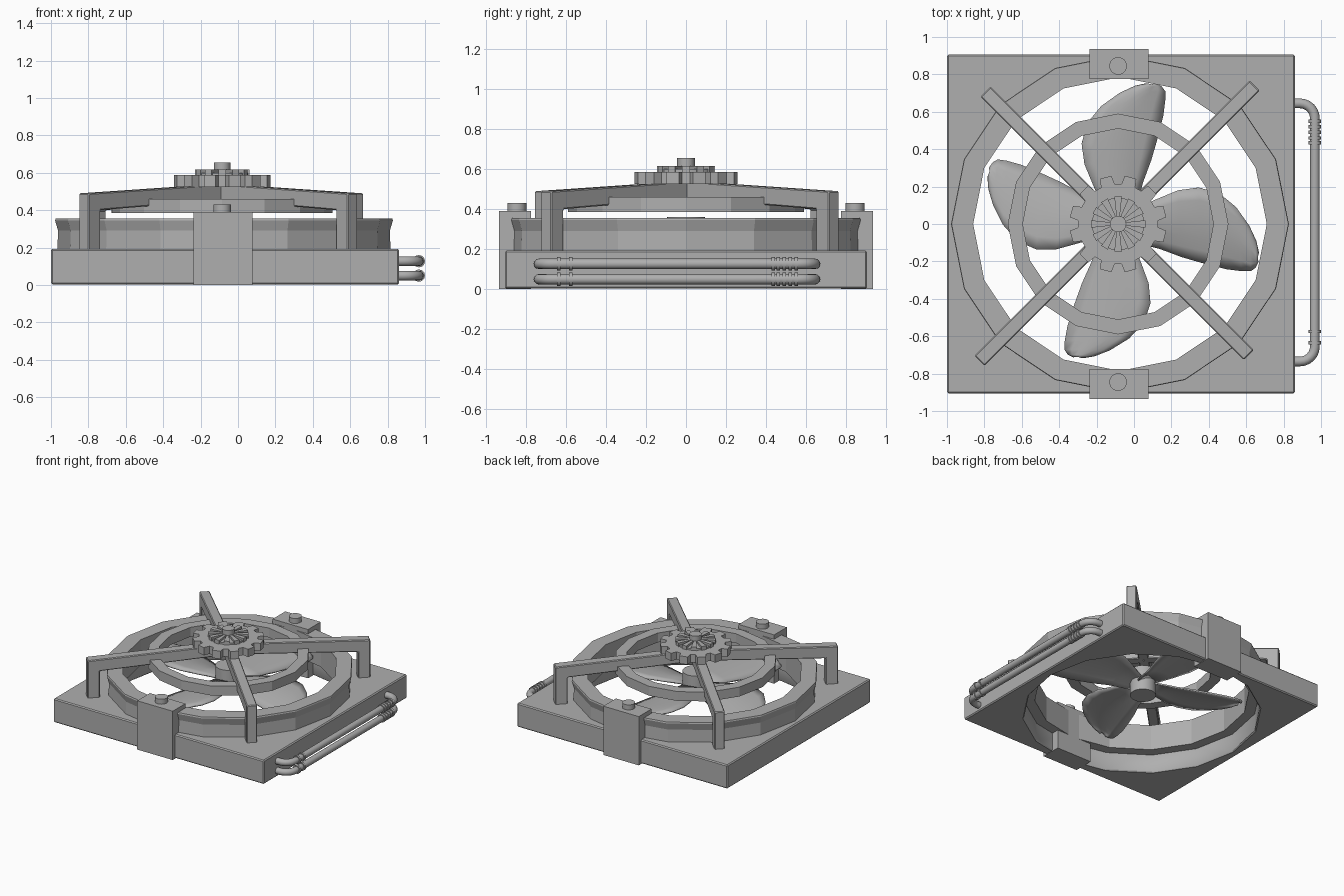
import bpy, bmesh
from math import sin, cos, pi, radians
from mathutils import Matrix, Vector

if "Cube" in bpy.data.objects:
    bpy.data.objects.remove(bpy.data.objects["Cube"])

CX = -0.085  # fan axis

grey = bpy.data.materials.new("dark_grey")
grey.diffuse_color = (0.43, 0.43, 0.43, 1)
grey.use_nodes = True
grey.node_tree.nodes["Principled BSDF"].inputs["Base Color"].default_value = grey.diffuse_color


def make(name, bm, smooth=False):
    bmesh.ops.recalc_face_normals(bm, faces=bm.faces)
    me = bpy.data.meshes.new(name)
    bm.to_mesh(me)
    bm.free()
    me.materials.append(grey)
    ob = bpy.data.objects.new(name, me)
    bpy.context.collection.objects.link(ob)
    if smooth:
        bpy.ops.object.select_all(action='DESELECT')
        ob.select_set(True)
        bpy.context.view_layer.objects.active = ob
        bpy.ops.object.shade_smooth_by_angle(angle=radians(35))
    return ob


def prism(name, pts, offset, matrix=None):
    """Extrude a closed 3D outline along offset."""
    bm = bmesh.new()
    f = bm.faces.new([bm.verts.new(p) for p in pts])
    res = bmesh.ops.extrude_face_region(bm, geom=[f], use_keep_orig=True)
    vs = [g for g in res['geom'] if isinstance(g, bmesh.types.BMVert)]
    bmesh.ops.translate(bm, vec=offset, verts=vs)
    if matrix:
        bm.transform(matrix)
    return make(name, bm)


def box(name, lo, hi):
    x0, y0, z0 = lo
    x1, y1, z1 = hi
    return prism(name, [(x0, y0, z0), (x1, y0, z0), (x1, y1, z0), (x0, y1, z0)], (0, 0, z1 - z0))


def lathe(name, profile, x, y, sides, closed=True, smooth=False):
    """Closed profile of (r, z) gives a ring; an open one is capped at both ends."""
    bm = bmesh.new()
    loops = [[bm.verts.new((x + r * cos(2 * pi * i / sides), y + r * sin(2 * pi * i / sides), z))
              for i in range(sides)] for r, z in profile]
    n = len(loops)
    for k in range(n if closed else n - 1):
        a, b = loops[k], loops[(k + 1) % n]
        for i in range(sides):
            j = (i + 1) % sides
            bm.faces.new((a[i], a[j], b[j], b[i]))
    if not closed:
        bm.faces.new(loops[0])
        bm.faces.new(loops[-1])
    return make(name, bm, smooth)


def cyl(name, r, z0, z1, x, y, sides=24):
    return lathe(name, [(r, z0), (r, z1)], x, y, sides, closed=False, smooth=True)


# square base plate with a round opening
base = box("base_plate", (-1, -0.905, 0.003), (0.862, 0.905, 0.193))
cutter = cyl("opening_cutter", 0.865, -0.2, 0.5, -0.075, 0, 16)
cutter.hide_render = True
cutter.hide_set(True)
cut = base.modifiers.new("opening", 'BOOLEAN')
cut.object = cutter
cut.solver = 'EXACT'
bev = base.modifiers.new("edge", 'BEVEL')
bev.width = 0.008
bev.segments = 1

# faceted shroud ring with a flared lip
lathe("shroud_ring", [(0.785, 0.15), (0.892, 0.15), (0.887, 0.29), (0.903, 0.345), (0.9, 0.355), (0.785, 0.355)],
      -0.075, 0, 16)

# clamps and bolts, front and back
for s, side in ((-1, "front"), (1, "back")):
    ya, yb = sorted((s * 0.775, s * 0.935))
    box("clamp_" + side, (-0.237, ya, 0), (0.077, yb, 0.39))
    cyl("clamp_bolt_" + side, 0.047, 0.385, 0.43, CX, s * 0.845)

# four sloping guard arms with legs
for k in range(4):
    R = 1.04 if k % 2 == 0 else 0.995
    pts = [(0, 0.54), (R, 0.49), (R, 0.185), (R - 0.09, 0.185), (R - 0.09, 0.40), (0, 0.455)]
    m = Matrix.Translation((CX - 0.005, 0.004, 0)) @ Matrix.Rotation(radians(45 + 90 * k), 4, 'Z')
    arm = prism(f"guard_arm_{k + 1}", [(r, -0.038, z) for r, z in pts], (0, 0.076, 0), m)
    b = arm.modifiers.new("edge", 'BEVEL')
    b.width = 0.006
    b.segments = 1

# guard ring carried by the arms
lathe("guard_ring", [(0.51, 0.385), (0.59, 0.385), (0.59, 0.46), (0.51, 0.46)], CX, 0, 16)

# twelve-tooth gear on top
gear = []
for k in range(12):
    a = radians(15 + 30 * k)
    for d, r in ((-10, 0.215), (-7, 0.26), (7, 0.26), (10, 0.215)):
        t = a + radians(d)
        gear.append((CX + r * cos(t), r * sin(t), 0.525))
prism("gear", gear, (0, 0, 0.062))

# ribbed cap and shaft end
cyl("gear_cap", 0.14, 0.58, 0.6, CX, 0)
for k in range(12):
    m = Matrix.Translation((CX, 0, 0)) @ Matrix.Rotation(2 * pi * k / 12, 4, 'Z')
    prism(f"cap_rib_{k + 1}", [(0.03, -0.008, 0.58), (0.146, -0.02, 0.58), (0.146, 0.02, 0.58),
                               (0.03, 0.008, 0.58)], (0, 0, 0.037), m)
cyl("shaft_end", 0.044, 0.58, 0.655, CX, 0)

# fan hub and pitched blades, slightly uneven in angle and reach
cyl("fan_hub", 0.095, 0.16, 0.36, CX, 0)
rows = [(-0.06, 0.05, 0.09, 0.05), (-0.13, 0.2, 0.13, 0.22), (-0.18, 0.32, 0.175, 0.34),
        (-0.195, 0.43, 0.21, 0.46), (-0.165, 0.54, 0.24, 0.58), (-0.09, 0.63, 0.25, 0.66),
        (0.01, 0.7, 0.25, 0.71), (0.09, 0.735, 0.23, 0.735), (0.15, 0.747, 0.2, 0.747)]
for k, (turn, reach) in enumerate(((0, 1), (82, 0.965), (177, 0.965), (-90, 1))):
    bm = bmesh.new()
    grid = []
    for x0, y0, x1, y1 in rows:
        line = []
        for i in range(7):
            t = i / 6
            x, y = x0 + (x1 - x0) * t, y0 + (y1 - y0) * t
            line.append(bm.verts.new((x, y * reach, 0.245 - 0.18 * (x - 0.03) + 0.02 * sin(pi * t))))
        grid.append(line)
    for a, b in zip(grid, grid[1:]):
        for i in range(6):
            bm.faces.new((a[i], a[i + 1], b[i + 1], b[i]))
    bm.transform(Matrix.Translation((CX, 0, 0)) @ Matrix.Rotation(radians(turn), 4, 'Z'))
    blade = make(f"fan_blade_{k + 1}", bm, True)
    so = blade.modifiers.new("thickness", 'SOLIDIFY')
    so.thickness = 0.012
    so.offset = 0


# tube swept along a path in the plane z
def tube(name, path, z, r, sides=12):
    bm = bmesh.new()
    loops = []
    for i, p in enumerate(path):
        d = (Vector(path[min(i + 1, len(path) - 1)]) - Vector(path[max(i - 1, 0)])).normalized()
        n = Vector((-d.y, d.x))
        loops.append([bm.verts.new((p[0] + n.x * r * cos(a), p[1] + n.y * r * cos(a), z + r * sin(a)))
                      for a in (2 * pi * j / sides for j in range(sides))])
    for a, b in zip(loops, loops[1:]):
        for i in range(sides):
            j = (i + 1) % sides
            bm.faces.new((a[i], a[j], b[j], b[i]))
    bm.faces.new(loops[0])
    bm.faces.new(loops[-1])
    return make(name, bm, True)


# two side pipes with collars
PX, BR = 0.967, 0.08
for n, z in enumerate((0.05, 0.127), 1):
    arc = [radians(90 - 15 * i) for i in range(7)]
    path = [(0.84, 0.645)] + [(PX - BR + BR * cos(a), 0.645 - BR + BR * sin(a)) for a in arc]
    path += [(PX - BR + BR * cos(a), -0.735 + BR - BR * sin(a)) for a in reversed(arc)] + [(0.84, -0.735)]
    tube(f"side_pipe_{n}", path, z, 0.026)
    for c, y in enumerate((0.55, 0.52, 0.49, 0.46, 0.435, -0.575, -0.635), 1):
        tube(f"pipe_{n}_collar_{c}", [(PX, y - 0.009), (PX, y + 0.009)], z, 0.033)
